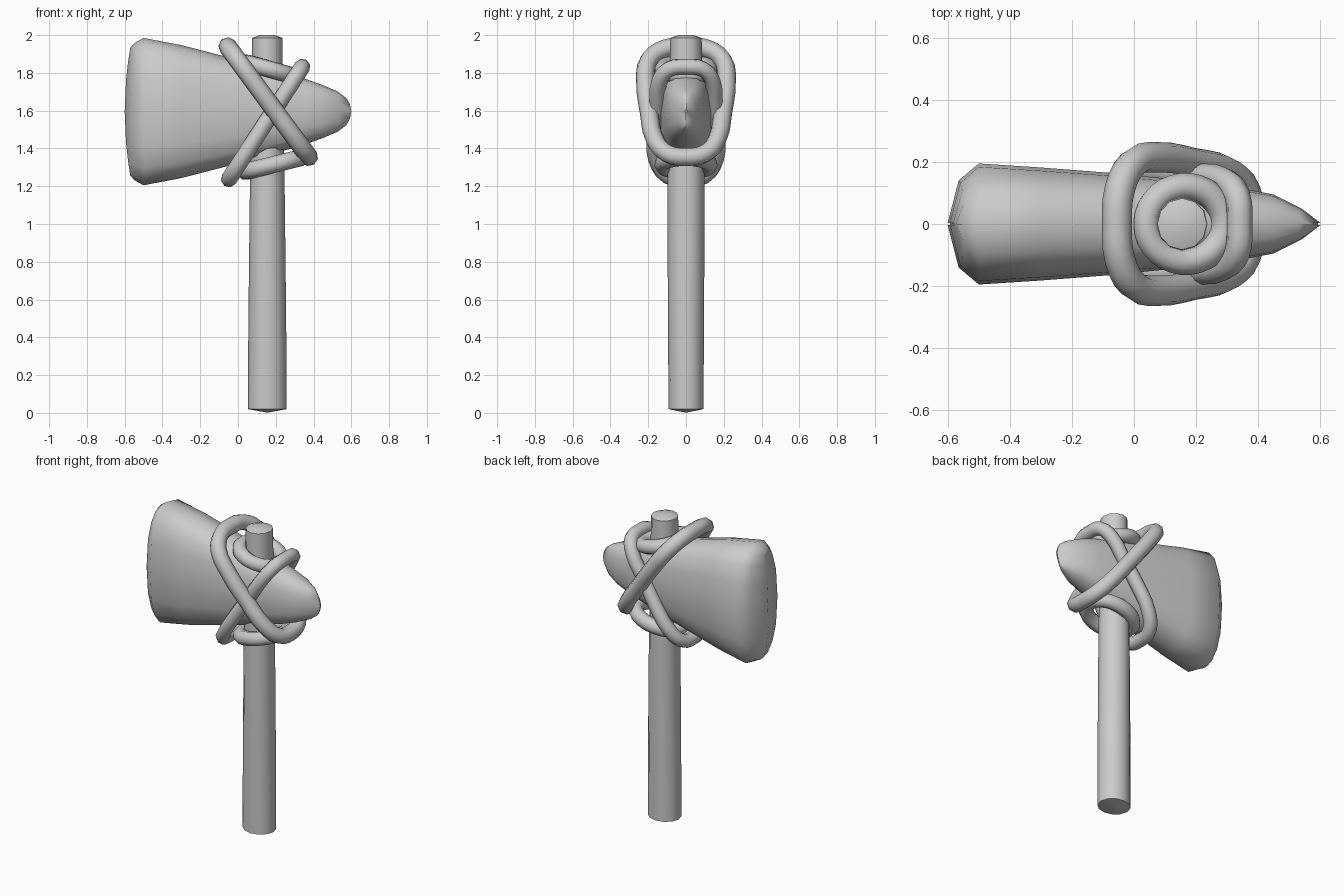
import bpy, bmesh, math
from mathutils import Vector

cube = bpy.data.objects.get("Cube")
if cube:
    bpy.data.objects.remove(cube, do_unlink=True)

grey = bpy.data.materials.new("plain_grey")
grey.use_nodes = True
grey.diffuse_color = (0.6, 0.6, 0.6, 1)
grey.node_tree.nodes["Principled BSDF"].inputs["Base Color"].default_value = (0.6, 0.6, 0.6, 1)


def finish(obj, angle):
    obj.data.materials.clear()
    obj.data.materials.append(grey)
    bpy.ops.object.select_all(action='DESELECT')
    obj.select_set(True)
    bpy.context.view_layer.objects.active = obj
    bpy.ops.object.shade_smooth_by_angle(angle=math.radians(angle))


def loft(name, rings, angle):
    """Skin a list of equal rings of points and cap both ends."""
    bm = bmesh.new()
    loops = [[bm.verts.new(p) for p in ring] for ring in rings]
    n = len(loops[0])
    for a, b in zip(loops, loops[1:]):
        for i in range(n):
            j = (i + 1) % n
            bm.faces.new((a[i], a[j], b[j], b[i]))
    bm.faces.new(loops[0])
    bm.faces.new(loops[-1])
    bmesh.ops.remove_doubles(bm, verts=bm.verts, dist=0.0005)
    bmesh.ops.recalc_face_normals(bm, faces=bm.faces)
    mesh = bpy.data.meshes.new(name)
    bm.to_mesh(mesh)
    bm.free()
    obj = bpy.data.objects.new(name, mesh)
    bpy.context.collection.objects.link(obj)
    finish(obj, angle)


def power(v, e):
    return math.copysign(abs(v) ** e, v)


def head_ring(x, half_y, half_z, bow):
    """Rounded-box section whose ends bow towards the middle of the head."""
    ring = []
    for i in range(16):
        a = math.tau * i / 16
        c, s = power(math.cos(a), 0.75), power(math.sin(a), 0.75)
        ring.append((x + bow * s * s, half_y * c, 1.595 + half_z * s))
    return ring


# Stone head: x, half width, half height, bow
sections = [
    (-0.6, 0.004, 0.34, 0.03), (-0.565, 0.14, 0.365, 0.02),
    (-0.5, 0.195, 0.39, 0), (-0.3, 0.182, 0.352, 0),
    (-0.08, 0.165, 0.295, 0), (0.15, 0.142, 0.235, 0),
    (0.36, 0.112, 0.172, 0), (0.45, 0.095, 0.14, 0),
    (0.54, 0.05, 0.105, -0.01), (0.6, 0.004, 0.075, -0.03)]
loft("stone_head", [head_ring(*s) for s in sections], 50)

# Wooden handle: z, radius along x, radius along y
levels = [(0.003, 0.01, 0.01), (0.02, 0.103, 0.092), (0.5, 0.1, 0.096),
          (1.2, 0.092, 0.098), (1.6, 0.085, 0.09), (1.985, 0.08, 0.083),
          (2.0, 0.04, 0.04)]
loft("handle", [[(0.155 + rx * math.cos(math.tau * i / 12),
                  ry * math.sin(math.tau * i / 12), z) for i in range(12)]
                for z, rx, ry in levels], 45)


def rope(name, points, radius):
    """Closed round cord through the given points."""
    curve = bpy.data.curves.new(name, 'CURVE')
    curve.dimensions = '3D'
    curve.bevel_depth = radius
    curve.bevel_resolution = 2
    curve.resolution_u = 3
    spline = curve.splines.new('BEZIER')
    spline.bezier_points.add(len(points) - 1)
    for bp, p in zip(spline.bezier_points, points):
        bp.co = p
        bp.handle_left_type = bp.handle_right_type = 'AUTO'
    spline.use_cyclic_u = True
    temp = bpy.data.objects.new(name + "_path", curve)
    bpy.context.collection.objects.link(temp)
    graph = bpy.context.evaluated_depsgraph_get()
    mesh = bpy.data.meshes.new_from_object(temp.evaluated_get(graph))
    bpy.data.objects.remove(temp, do_unlink=True)
    obj = bpy.data.objects.new(name, mesh)
    bpy.context.collection.objects.link(obj)
    finish(obj, 60)


def lashing(name, start, end, half, radius):
    """Slanted loop round the head; half lists (fraction along, y), mirrored in y."""
    a, b = Vector(start), Vector(end)
    full = half + [(t, -y) for t, y in reversed(half[1:-1])]
    rope(name, [a.lerp(b, t) + Vector((0, y, 0)) for t, y in full], radius)


lashing("outer_lashing", (-0.055, 0, 1.94), (0.375, 0, 1.355),
        [(0, 0), (0.02, 0.11), (0.12, 0.195), (0.3, 0.215), (0.6, 0.195),
         (0.84, 0.165), (0.97, 0.1), (1, 0)], 0.049)
lashing("inner_lashing", (0.34, 0, 1.832), (-0.048, 0, 1.237),
        [(0, 0), (0.02, 0.09), (0.13, 0.14), (0.35, 0.152), (0.6, 0.165),
         (0.82, 0.158), (0.97, 0.1), (1, 0)], 0.043)


def collar(name, x, z, rx, ry, slope):
    """Tilted ring of cord round the handle."""
    ring = [(x + rx * math.cos(math.tau * i / 10), ry * math.sin(math.tau * i / 10),
             z + slope * rx * math.cos(math.tau * i / 10)) for i in range(10)]
    rope(name, ring, 0.045)


collar("upper_collar", 0.165, 1.82, 0.125, 0.12, -0.28)
collar("lower_collar", 0.19, 1.315, 0.15, 0.122, 0.25)
